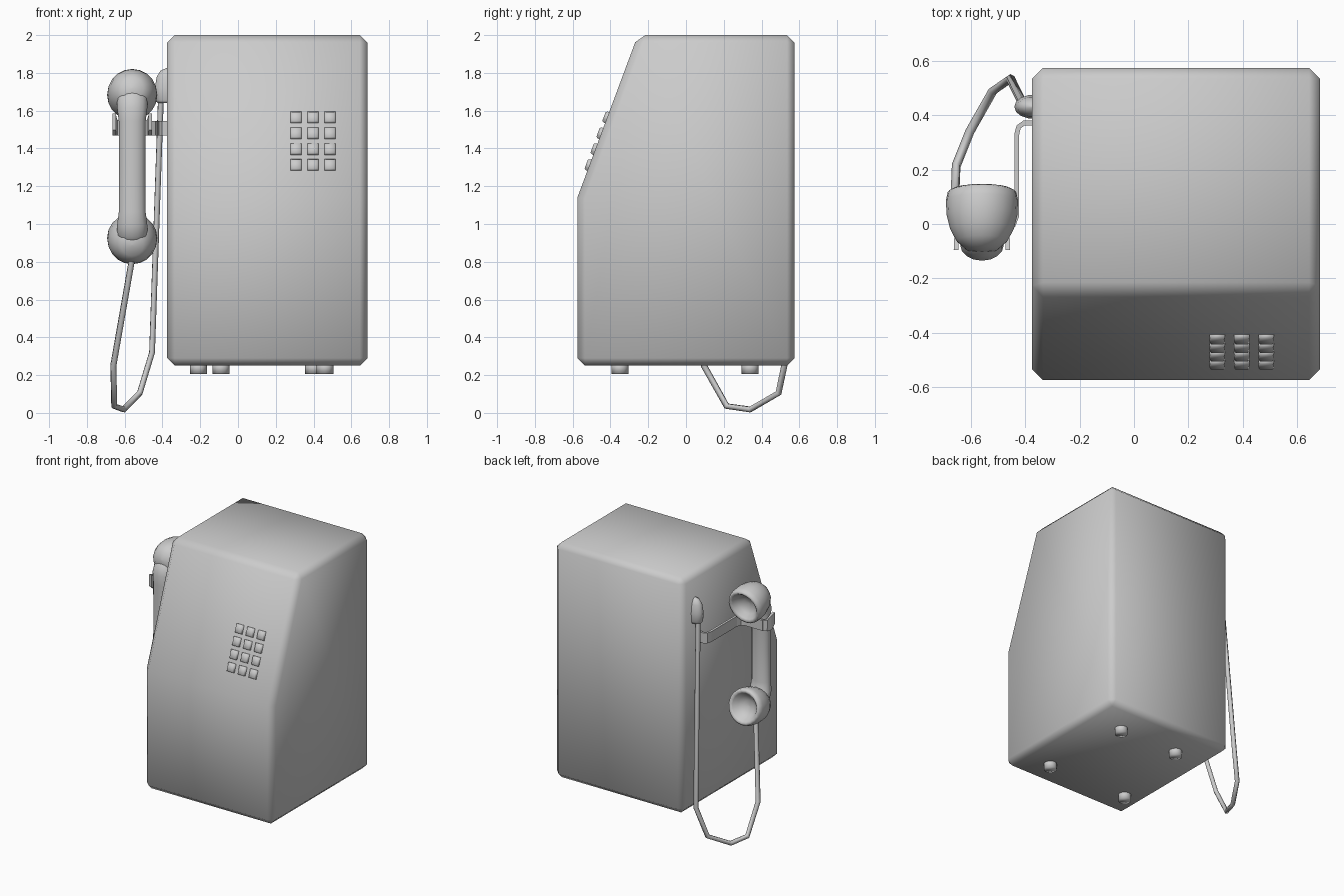
import bpy, math
from mathutils import Matrix, Vector

if "Cube" in bpy.data.objects:
    bpy.data.objects.remove(bpy.data.objects["Cube"])


def make(name, verts, faces, smooth=True):
    me = bpy.data.meshes.new(name)
    me.from_pydata([tuple(v) for v in verts], [], faces)
    me.shade_smooth() if smooth else None
    ob = bpy.data.objects.new(name, me)
    bpy.context.collection.objects.link(ob)
    return ob


def loft(name, rings, closed_ends=True):
    """Skin a list of equal-length vertex rings and cap both ends."""
    n = len(rings[0])
    verts = [v for r in rings for v in r]
    faces = [(i * n + j, i * n + (j + 1) % n, (i + 1) * n + (j + 1) % n, (i + 1) * n + j)
             for i in range(len(rings) - 1) for j in range(n)]
    faces += [tuple(range(n))[::-1], tuple(range(len(verts) - n, len(verts)))]
    return make(name, verts, faces)


def ellipse(cx, cy, z, rx, ry, n):
    return [(cx + rx * math.cos(2 * math.pi * k / n), cy + ry * math.sin(2 * math.pi * k / n), z)
            for k in range(n)]


def bevel(ob, width, segments=1):
    b = ob.modifiers.new("bevel", 'BEVEL')
    b.width, b.segments = width, segments
    b.limit_method, b.angle_limit = 'ANGLE', math.radians(30)


# Case: side profile extruded across x, chamfered edges
profile = [(-0.575, 0.25), (0.575, 0.25), (0.575, 2.0), (-0.255, 2.0), (-0.575, 1.14)]
case = loft("case", [[(x, y, z) for y, z in profile] for x in (0.685, -0.375)])
bevel(case, 0.04)

# Keypad buttons lying on the sloped front
slope = 0.372
tilt = Matrix.Rotation(-math.atan(slope), 4, 'X')
for r in range(4):
    for c in range(3):
        z = 1.563 - 0.084 * r
        pos = Vector((0.307 + 0.09 * c, -0.575 + (z - 1.14) * slope, z))
        rings = []
        for depth, s in ((0.015, 1), (-0.008, 1), (-0.018, 0.8)):
            rings.append([pos + tilt @ Vector((0.029 * s * a, depth, 0.031 * s * b))
                          for a, b in ((-1, -1), (1, -1), (1, 1), (-1, 1))])
        loft(f"button_{r}_{c}", rings)

# Feet
for i, (x, y) in enumerate([(-0.21, -0.35), (0.46, -0.35), (-0.09, 0.34), (0.40, 0.34)]):
    loft(f"foot_{i}", [ellipse(x, y, z, 0.045, 0.045, 12) for z in (0.205, 0.27)])

# Handset: two hollow cups tilted toward each other, joined by a flared grip
HX, HZ = -0.56, 1.304
cup = [(0.004, 0), (0.06, 0.008), (0.095, 0.04), (0.118, 0.085), (0.13, 0.135), (0.133, 0.19),
       (0.126, 0.222), (0.112, 0.23), (0.098, 0.218), (0.075, 0.185), (0.04, 0.165), (0.004, 0.16)]
for name, s in (("earpiece", 1), ("mouthpiece", -1)):
    ob = loft(name, [ellipse(0, 0, d, r, r, 20) for r, d in cup])
    axis = Vector((0, math.cos(0.2), -s * math.sin(0.2)))
    ob.data.transform(Matrix.Translation((HX, -0.10, HZ + s * 0.416))
                      @ axis.to_track_quat('Z', 'Y').to_matrix().to_4x4())

half = [(0.0, -0.082, 0.070, 0.050), (0.24, -0.085, 0.071, 0.050), (0.31, -0.078, 0.080, 0.057),
        (0.37, -0.045, 0.080, 0.075), (0.43, -0.01, 0.055, 0.055)]
sections = [(-h, y, a, b) for h, y, a, b in half[:0:-1]] + half
loft("handset_grip", [ellipse(HX, y, HZ + h, a, b, 16) for h, y, a, b in sections])


# Cradle: bent flat strip with a fork around the grip
def strip(name, pts):
    n = len(pts)
    verts = [(x, y, lo) for x, y, lo, hi in pts] + [(x, y, hi) for x, y, lo, hi in pts]
    ob = make(name, verts, [(i, i + 1, n + i + 1, n + i) for i in range(n - 1)], False)
    m = ob.modifiers.new("thickness", 'SOLIDIFY')
    m.thickness, m.offset = 0.018, 0
    return ob


L, H = 1.468, 1.545
strip("cradle_arm", [(x, y, L, H) for x, y in
                     [(-0.36, 0.372), (-0.405, 0.372), (-0.425, 0.358), (-0.432, 0.33),
                      (-0.432, 0.03), (-0.445, -0.005), (-0.47, -0.02), (-0.62, -0.02)]])
for name, s in (("cradle_prong_left", -1), ("cradle_prong_right", 1)):
    strip(name, [(HX + s * 0.06, -0.02, L, H), (HX + s * 0.085, -0.03, L, H + 0.005),
                 (HX + s * 0.095, -0.06, L, H + 0.03), (HX + s * 0.095, -0.095, L + 0.03, H + 0.04)])

# Cord socket on the side of the case
socket = [(0.05, 1.64), (0.062, 1.655), (0.066, 1.72), (0.055, 1.78), (0.035, 1.812), (0.005, 1.825)]
loft("cord_socket", [ellipse(-0.375, 0.432, z, r, r * 0.66, 14) for r, z in socket])

# Cord hanging from the mouthpiece back up to the socket
path = [(-0.56, -0.02, 0.82), (-0.66, 0.095, 0.25), (-0.655, 0.215, 0.036), (-0.605, 0.34, 0.018),
        (-0.52, 0.49, 0.105), (-0.455, 0.535, 0.32), (-0.408, 0.44, 1.67)]
cu = bpy.data.curves.new("cord", 'CURVE')
cu.dimensions, cu.bevel_depth, cu.bevel_resolution, cu.use_fill_caps = '3D', 0.017, 1, True
sp = cu.splines.new('POLY')
sp.points.add(len(path) - 1)
for p, co in zip(sp.points, path):
    p.co = (*co, 1)
sp.use_smooth = True
cord = bpy.data.objects.new("cord", cu)
bpy.context.collection.objects.link(cord)
bpy.context.view_layer.objects.active = cord
cord.select_set(True)
bpy.ops.object.convert(target='MESH')
